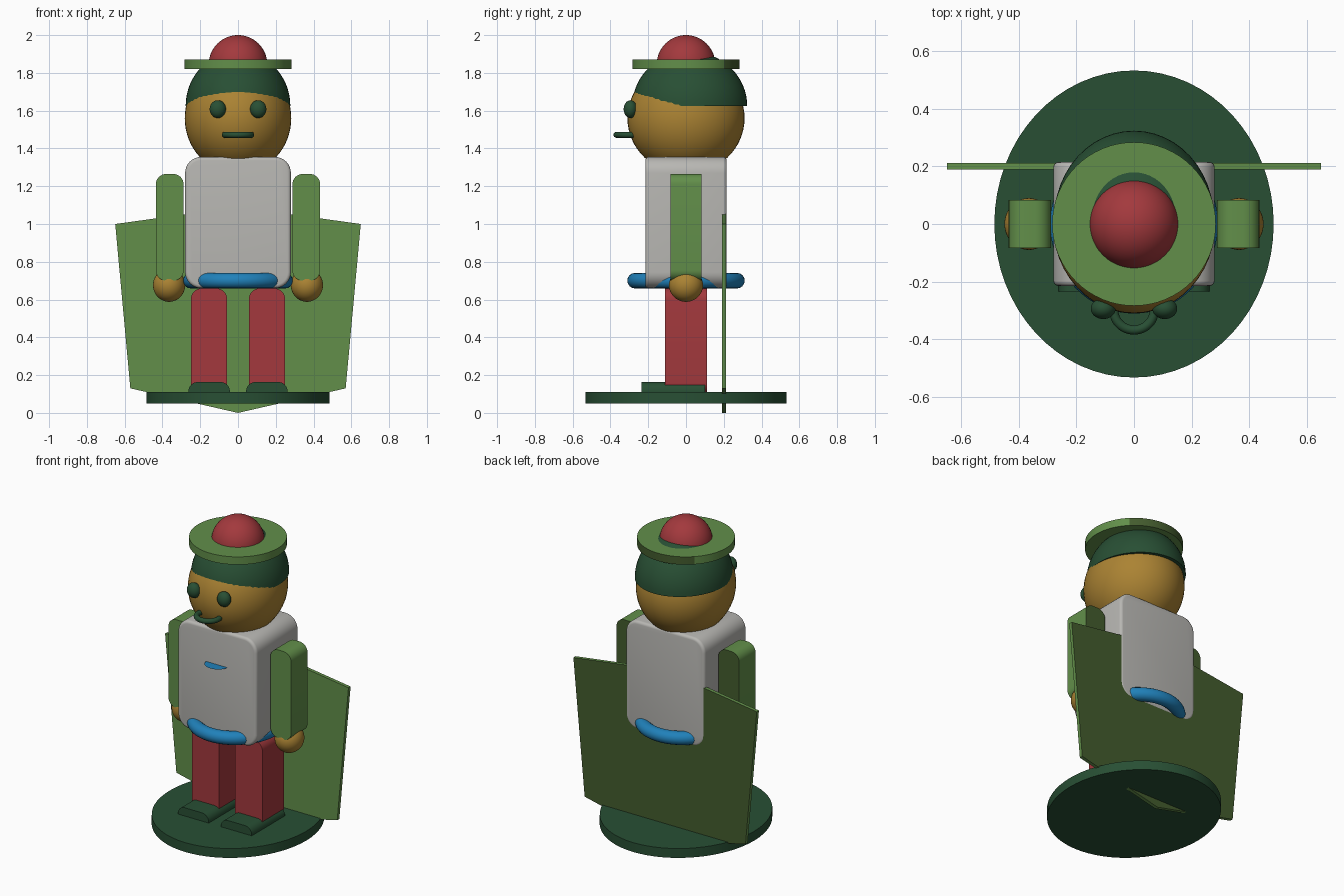
import bpy
import bmesh
import math
from mathutils import Matrix

if "Cube" in bpy.data.objects:
    bpy.data.objects.remove(bpy.data.objects["Cube"], do_unlink=True)


def material(name, *srgb):
    def linear(c):
        c /= 255
        return c / 12.92 if c <= 0.04045 else ((c + 0.055) / 1.055) ** 2.4
    color = [linear(c) for c in srgb] + [1.0]
    mat = bpy.data.materials.new(name)
    mat.use_nodes = True
    mat.diffuse_color = color
    mat.node_tree.nodes["Principled BSDF"].inputs["Base Color"].default_value = color
    return mat


GREEN = material("leaf green", 98, 143, 74)
OLIVE = material("dark olive", 68, 92, 46)
DARK = material("dark green", 40, 79, 52)
RED = material("brick red", 163, 57, 61)
GOLD = material("ochre skin", 171, 131, 51)
BLUE = material("belt blue", 32, 129, 186)
WHITE = material("light grey", 184, 183, 179)


def finish(name, bm, mat, smooth=True):
    bmesh.ops.recalc_face_normals(bm, faces=bm.faces)
    mesh = bpy.data.meshes.new(name)
    bm.to_mesh(mesh)
    bm.free()
    mesh.materials.append(mat)
    # Leaf green parts have an olive back
    if mat == GREEN:
        mesh.materials.append(OLIVE)
        for poly in mesh.polygons:
            poly.material_index = int(poly.normal.y > 0.69)
    obj = bpy.data.objects.new(name, mesh)
    bpy.context.collection.objects.link(obj)
    if smooth:
        bpy.ops.object.select_all(action="DESELECT")
        obj.select_set(True)
        bpy.context.view_layer.objects.active = obj
        bpy.ops.object.shade_smooth_by_angle(angle=math.radians(35))
    return obj


def placed(center, size):
    return Matrix.Translation(center) @ Matrix.Diagonal((*size, 1))


def ball(name, center, radii, mat):
    bm = bmesh.new()
    bmesh.ops.create_uvsphere(bm, u_segments=48, v_segments=32, radius=1,
                              matrix=placed(center, radii))
    return finish(name, bm, mat)


def disc(name, center, rx, ry, height, mat):
    bm = bmesh.new()
    bmesh.ops.create_cone(bm, cap_ends=True, segments=64, radius1=1, radius2=1,
                          depth=1, matrix=placed(center, (rx, ry, height)))
    return finish(name, bm, mat)


def rounded_block(name, xs, ys, zs, radius, mat, edge=0):
    """Block whose four edges running front to back are rounded."""
    bm = bmesh.new()
    spans = (xs, ys, zs)
    center = [(a + b) / 2 for a, b in spans]
    bmesh.ops.create_cube(bm, size=1, matrix=placed(center, [b - a for a, b in spans]))
    lengthwise = [e for e in bm.edges if abs(e.verts[0].co.y - e.verts[1].co.y) > 0.01]
    bmesh.ops.bevel(bm, geom=lengthwise, offset=radius, segments=8, profile=0.5,
                    affect="EDGES")
    if edge:
        rims = [e for e in bm.edges if e.calc_face_angle(0) > 1]
        bmesh.ops.bevel(bm, geom=rims, offset=edge, segments=4, profile=0.5,
                        affect="EDGES")
    return finish(name, bm, mat)


def ring(name, center, rx, ry, thickness, mat):
    bm = bmesh.new()
    n, m = 64, 16
    loops = []
    for i in range(n):
        a = math.tau * i / n
        loop = []
        for j in range(m):
            b = math.tau * j / m
            out = thickness * math.cos(b)
            loop.append(bm.verts.new((center[0] + (rx + out) * math.cos(a),
                                      center[1] + (ry + out) * math.sin(a),
                                      center[2] + thickness * math.sin(b))))
        loops.append(loop)
    for i in range(n):
        p, q = loops[i], loops[(i + 1) % n]
        for j in range(m):
            k = (j + 1) % m
            bm.faces.new((p[j], q[j], q[k], p[k]))
    return finish(name, bm, mat)


# Stand
disc("stand", (0, 0, 0.08), 0.485, 0.533, 0.06, DARK)

# Cape: thin six-sided plate passing through the back of the torso
bm = bmesh.new()
outline = [(-0.65, 1.0), (0, 1.09), (0.65, 1.0), (0.57, 0.13), (0, 0), (-0.57, 0.13)]
sheet = bm.faces.new([bm.verts.new((x, 0.19, z)) for x, z in outline])
grown = bmesh.ops.extrude_face_region(bm, geom=[sheet])["geom"]
bmesh.ops.translate(bm, vec=(0, 0.022, 0),
                    verts=[v for v in grown if isinstance(v, bmesh.types.BMVert)])
finish("cape", bm, GREEN, smooth=False)

# Torso, belt and chest badge
rounded_block("torso", (-0.28, 0.28), (-0.215, 0.215), (0.66, 1.355), 0.085, WHITE, 0.018)
ring("belt", (0, 0, 0.70), 0.25, 0.27, 0.041, BLUE)
bm = bmesh.new()
bmesh.ops.create_circle(bm, cap_ends=True, segments=32, radius=1,
                        matrix=placed((0, -0.215, 1.13), (0.075, 0.065, 1)))
finish("chest_badge", bm, BLUE, smooth=False)

# Limbs on both sides
for side, s in (("left", 1), ("right", -1)):
    def span(a, b):
        return sorted((s * a, s * b))
    rounded_block(side + "_leg", span(0.057, 0.25), (-0.11, 0.11), (0.1, 0.66), 0.06, RED)
    rounded_block(side + "_shoe", span(0.043, 0.262), (-0.235, 0.1), (0.06, 0.163), 0.048, DARK)
    rounded_block(side + "_arm", span(0.288, 0.435), (-0.083, 0.083), (0.70, 1.265), 0.055, GREEN)
    ball(side + "_hand", (s * 0.365, 0, 0.676), (0.085, 0.09, 0.088), GOLD)
    ball(side + "_eye", (s * 0.107, -0.294, 1.608), (0.043, 0.036, 0.047), DARK)

# Head and mouth
ball("head", (0, 0, 1.56), (0.282, 0.31, 0.295), GOLD)
ring("mouth", (0, -0.3, 1.472), 0.07, 0.068, 0.016, DARK)

# Hair: upper half of an ellipsoid with a flat underside
bm = bmesh.new()
bmesh.ops.create_uvsphere(bm, u_segments=48, v_segments=32, radius=1)
bmesh.ops.bisect_plane(bm, geom=bm.verts[:] + bm.edges[:] + bm.faces[:],
                       plane_co=(0, 0, 0), plane_no=(0, 0, 1), clear_inner=True)
bmesh.ops.holes_fill(bm, edges=[e for e in bm.edges if e.is_boundary])
bm.transform(placed((0, 0.02, 1.626), (0.277, 0.304, 0.287)))
finish("hair", bm, DARK)

# Hat
disc("hat_brim", (0, 0, 1.845), 0.284, 0.284, 0.05, GREEN)
ball("hat_pompom", (0, 0, 1.845), (0.155, 0.155, 0.155), RED)
